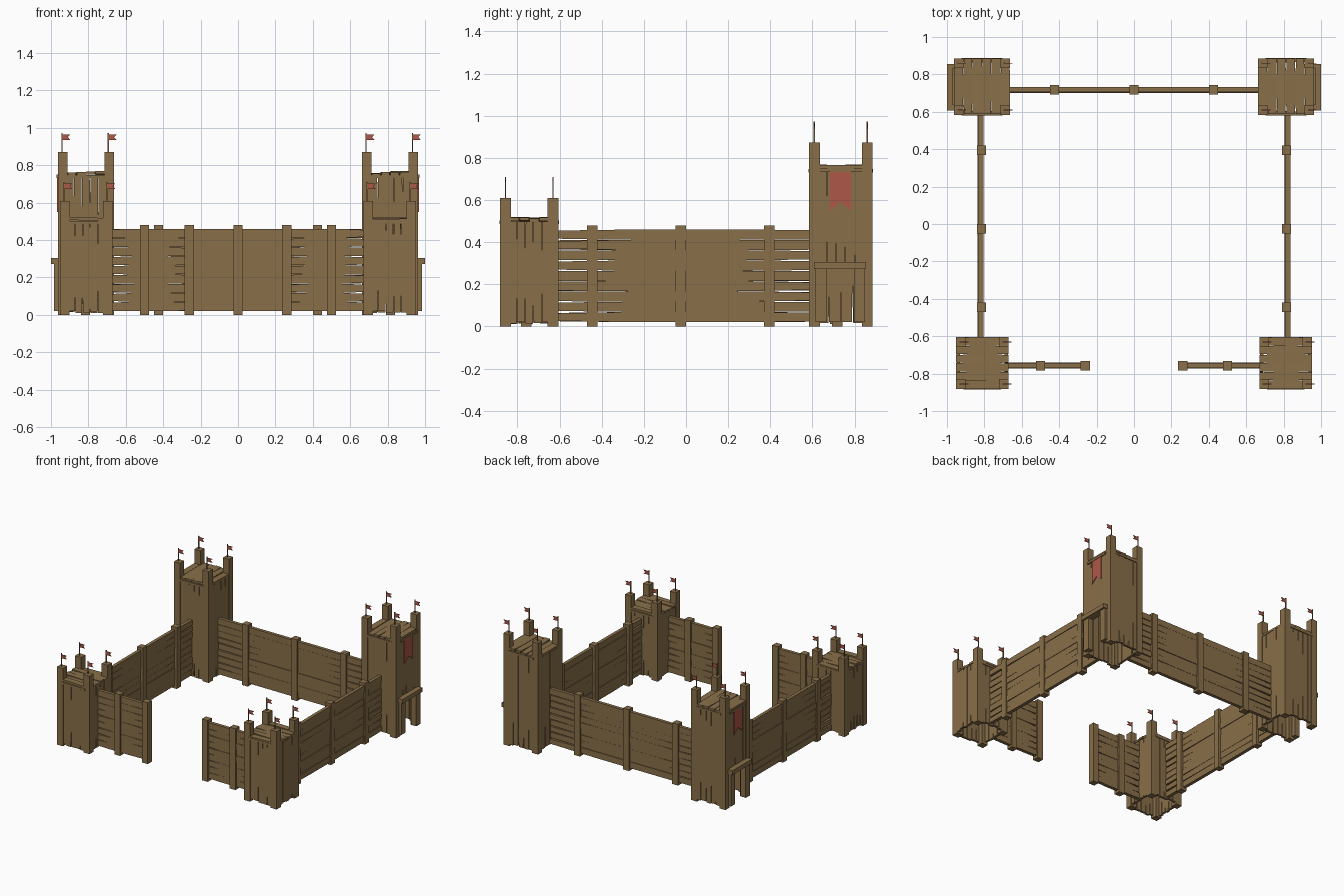
import bpy, bmesh, random
from mathutils import Vector as V

if "Cube" in bpy.data.objects:
    bpy.data.objects.remove(bpy.data.objects["Cube"])

random.seed(4)


def material(name, rgb):
    m = bpy.data.materials.new(name)
    m.diffuse_color = (*rgb, 1)
    m.use_nodes = True
    m.node_tree.nodes["Principled BSDF"].inputs["Base Color"].default_value = m.diffuse_color
    return m


WOOD = material("wood", (0.25, 0.16, 0.068))
CLOTH = material("red_cloth", (0.42, 0.095, 0.065))


def finish(bm, name, mat):
    bmesh.ops.recalc_face_normals(bm, faces=bm.faces)
    me = bpy.data.meshes.new(name)
    bm.to_mesh(me)
    bm.free()
    me.materials.append(mat)
    ob = bpy.data.objects.new(name, me)
    bpy.context.collection.objects.link(ob)


def loft(bm, a, b, u, v, ends=(1, 1)):
    """Plank from a to b, half width u, half thickness v, narrowed at its ends."""
    a, b, u, v = V(a), V(b), V(u), V(v)
    stops = [(0, ends[0]), (1, ends[1])]
    if ends != (1, 1):
        stops[1:1] = [(0.3, 1), (0.7, 1)]
    rings = []
    for t, k in stops:
        c = a.lerp(b, t)
        rings.append([bm.verts.new(c + u * k * i + v * j)
                      for i, j in ((-1, -1), (1, -1), (1, 1), (-1, 1))])
    for r, s in zip(rings, rings[1:]):
        for i in range(4):
            bm.faces.new((r[i], r[(i + 1) % 4], s[(i + 1) % 4], s[i]))
    bm.faces.new(rings[0])
    bm.faces.new(rings[-1])


def box(bm, lo, hi):
    c = [(l + h) / 2 for l, h in zip(lo, hi)]
    loft(bm, (c[0], c[1], lo[2]), (c[0], c[1], hi[2]),
         ((hi[0] - lo[0]) / 2, 0, 0), (0, (hi[1] - lo[1]) / 2, 0))


def post(bm, x, y, z, r=0.026):
    box(bm, (x - r, y - r, 0), (x + r, y + r, z))


def pair():
    return random.uniform(0.8, 0.98), random.uniform(0.84, 1)


def upright_planks(bm, p, q, n, z0, z1):
    """Row of vertical planks between two ground points."""
    p, q = V((*p, 0)), V((*q, 0))
    d = (q - p) / n
    side = d.normalized().cross(V((0, 0, 1))) * 0.009
    for i in range(n):
        c = p + d * (i + 0.5) + side * random.uniform(-0.2, 0.2)
        loft(bm, c + V((0, 0, z0 + random.uniform(0, 0.012))), c + V((0, 0, z1)),
             d * 0.5, side, pair())


def fence(name, p, q, posts, n=9):
    """Horizontal planks between two ground points with square posts."""
    p, q = V((*p, 0)), V((*q, 0))
    side = (q - p).normalized().cross(V((0, 0, 1))) * 0.013
    bm = bmesh.new()
    h = 0.44 / n
    for i in range(n):
        z = V((0, 0, 0.02 + h * (i + 0.5)))
        o = side * random.uniform(-0.25, 0.25)
        ends = (random.uniform(0.72, 0.96), random.uniform(0.72, 0.96))
        loft(bm, p + z + o, q + z + o, (0, 0, h / 2), side, ends)
    finish(bm, name + "_planks", WOOD)
    bm = bmesh.new()
    for x, y in posts:
        post(bm, x, y, 0.48, 0.025)
    finish(bm, name + "_posts", WOOD)


def prism(bm, pts, off):
    """Thin sheet extruded from an outline."""
    f = bm.faces.new([bm.verts.new(p) for p in pts])
    r = bmesh.ops.extrude_face_region(bm, geom=[f])
    for e in r["geom"]:
        if isinstance(e, bmesh.types.BMVert):
            e.co += V(off)


def tower(name, s, xi, xo, y0, y1, deck, top, back):
    """Corner tower; xi / xo are the inner / outer x of its footprint."""
    r = 0.026
    corners = [(s * x, y) for x in (xi + r, xo - r) for y in (y0 + r, y1 - r)]
    # corner posts
    bm = bmesh.new()
    for x, y in corners:
        post(bm, x, y, top, r)
    finish(bm, name + "_posts", WOOD)
    # plank sides
    bm = bmesh.new()
    e, g = 0.012, 0.04
    for y in (y0 + e, y1 - e):
        upright_planks(bm, (s * (xi + g), y), (s * (xo - g), y), 5, 0.01, deck - 0.012)
    upright_planks(bm, (s * (xi + e), y0 + g), (s * (xi + e), y1 - g), 4, 0.01, deck - 0.012)
    upright_planks(bm, (s * (xo - e), y0 + g), (s * (xo - e), y1 - g), 5,
                   0.28 if back else 0.01, deck - 0.012)
    finish(bm, name + "_sides", WOOD)
    # deck planks
    bm = bmesh.new()
    n = 6
    for i in range(n):
        t = (i + 0.5) / n
        z, dz = deck + random.uniform(-0.006, 0.004), random.uniform(-0.004, 0.004)
        if back:
            x, w = s * (xi + (xo - xi) * t), (xo - xi) / n / 2
            loft(bm, (x, y0 + 0.004, z - dz), (x, y1 - 0.002, z + dz), (w, 0, 0), (0, 0, 0.008), pair())
        else:
            y, w = y0 + (y1 - y0) * t, (y1 - y0) / n / 2
            loft(bm, (s * xi, y, z - dz), (s * xo, y, z + dz), (0, w, 0), (0, 0, 0.008), pair())
    # rails under the deck edge
    for y in (y0 + 0.005, y1 - 0.005):
        loft(bm, (s * (xi + g), y, deck - 0.016), (s * (xo - g), y, deck - 0.016),
             (0, 0, 0.008), (0, 0.007, 0))
    finish(bm, name + "_deck", WOOD)
    # flag poles and swallow-tailed flags
    poles, flags = bmesh.new(), bmesh.new()
    for x, y in corners:
        x -= 0.005
        box(poles, (x - 0.003, y - 0.003, top - 0.01), (x + 0.003, y + 0.003, top + 0.1))
        z = top + 0.078
        prism(flags, [(x, y - 0.002, z - 0.014), (x + 0.045, y - 0.002, z - 0.014),
                      (x + 0.032, y - 0.002, z), (x + 0.045, y - 0.002, z + 0.014),
                      (x, y - 0.002, z + 0.014)], (0, 0.004, 0))
    finish(poles, name + "_flag_poles", WOOD)
    finish(flags, name + "_flags", CLOTH)


for s, tag in ((-1, "left"), (1, "right")):
    tower("front_" + tag + "_tower", s, 0.67, 0.952, -0.882, -0.605, 0.51, 0.61, False)
    tower("back_" + tag + "_tower", s, 0.663, 0.963, 0.583, 0.886, 0.755, 0.872, True)

    # doorway planks and canopy on the outer face of the back tower
    bm = bmesh.new()
    for ya, yb in ((0.615, 0.667), (0.797, 0.85)):
        xs = sorted((s * 0.94, s * 0.985))
        box(bm, (xs[0], ya, 0.02), (xs[1], yb, 0.28))
    finish(bm, tag + "_doorway_sides", WOOD)
    bm = bmesh.new()
    xs = sorted((s * 0.94, s * 1.0))
    box(bm, (xs[0], 0.608, 0.272), (xs[1], 0.855, 0.305))
    finish(bm, tag + "_door_canopy", WOOD)

    # notched banner and its rod
    bm = bmesh.new()
    x = s * 0.962
    prism(bm, [(x, 0.683, 0.735), (x, 0.783, 0.735), (x, 0.783, 0.55),
               (x, 0.733, 0.59), (x, 0.683, 0.55)], (s * 0.005, 0, 0))
    finish(bm, tag + "_banner", CLOTH)
    bm = bmesh.new()
    xs = sorted((s * 0.95, s * 0.97))
    box(bm, (xs[0], 0.635, 0.733), (xs[1], 0.835, 0.75))
    finish(bm, tag + "_banner_rail", WOOD)

    # side and front fences
    fence(tag + "_fence", (s * 0.82, -0.61), (s * 0.82, 0.59),
          [(s * 0.815, y) for y in (-0.445, -0.025, 0.395)])
    fence("front_" + tag + "_fence", (s * 0.25, -0.757), (s * 0.68, -0.757),
          [(s * 0.26, -0.757), (s * 0.5, -0.757)])

fence("back_fence", (-0.67, 0.717), (0.67, 0.717), [(x, 0.717) for x in (-0.425, 0, 0.425)])
